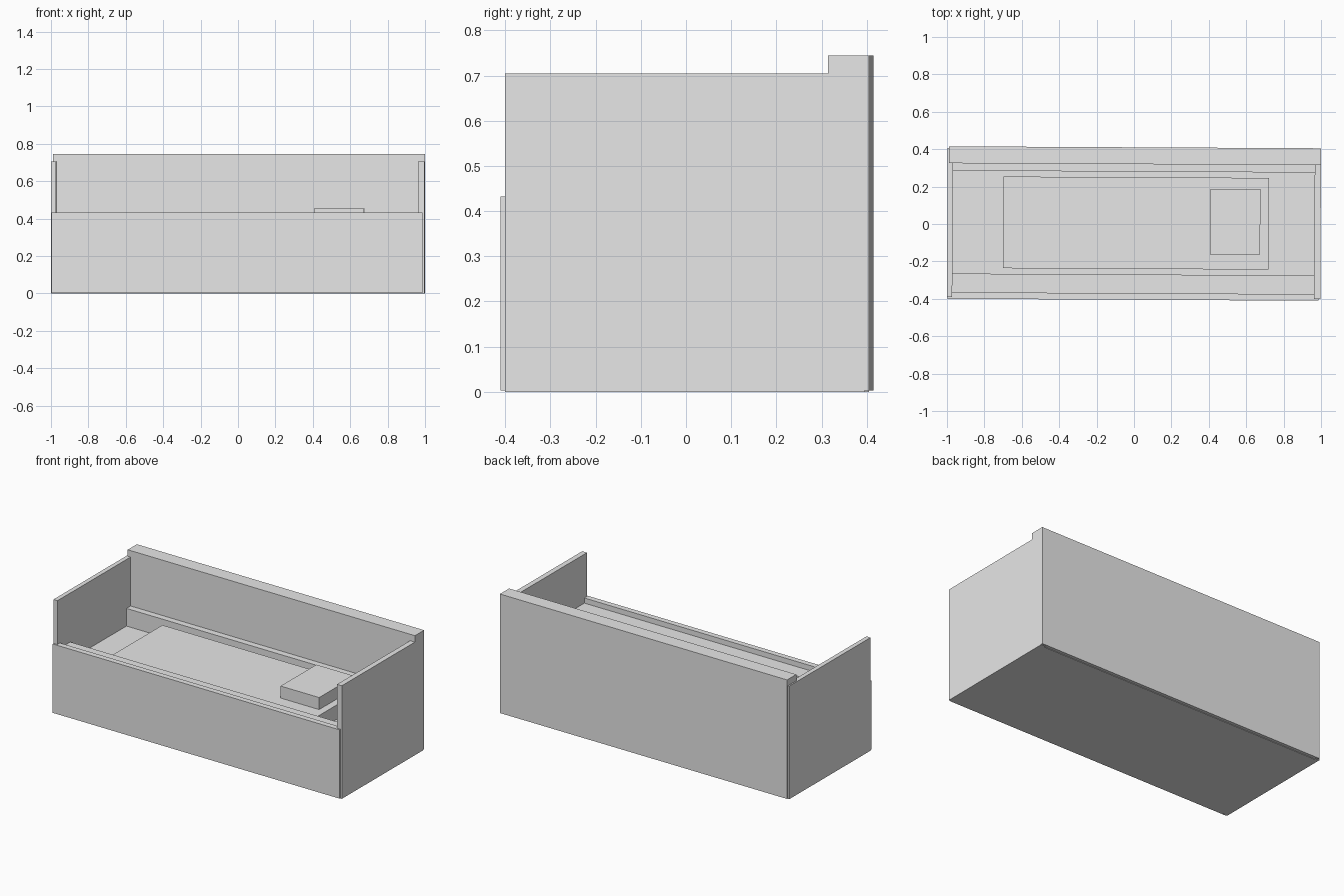
import bpy
import bmesh
from math import radians
from mathutils import Matrix

default = bpy.data.objects.get("Cube")
if default:
    bpy.data.objects.remove(default, do_unlink=True)

# Single plain grey for the whole piece
grey = bpy.data.materials.new("plain_grey")
grey.use_nodes = True
colour = (0.8, 0.8, 0.8, 1)
grey.diffuse_color = colour
grey.node_tree.nodes["Principled BSDF"].inputs["Base Color"].default_value = colour

# The assembly sits very slightly skewed in plan
SKEW = Matrix.Rotation(radians(-0.3), 4, "Z")


def box(name, x, y, z):
    """Make a box from (min, max) ranges on each axis."""
    bm = bmesh.new()
    bmesh.ops.create_cube(bm, size=1)
    size = Matrix.Diagonal((x[1] - x[0], y[1] - y[0], z[1] - z[0], 1))
    centre = Matrix.Translation([sum(r) / 2 for r in (x, y, z)])
    bm.transform(SKEW @ centre @ size)
    mesh = bpy.data.meshes.new(name)
    bm.to_mesh(mesh)
    bm.free()
    mesh.materials.append(grey)
    obj = bpy.data.objects.new(name, mesh)
    bpy.context.collection.objects.link(obj)
    return obj


inside = (-0.97, 0.965)

# Outer shell: base, two ends, low front, tall thick back
box("base", (-0.985, 0.985), (-0.39, 0.39), (0, 0.29))
box("right_end_wall", (-0.998, -0.97), (-0.395, 0.4), (0, 0.705))
box("left_end_wall", (0.965, 0.998), (-0.395, 0.4), (0, 0.705))
box("front_panel", (-0.996, 0.988), (-0.405, -0.37), (0.003, 0.432))
box("back_panel", (-0.99, 0.998), (0.32, 0.41), (0.003, 0.745))

# Inner ledges along the front and back
box("front_ledge", inside, (-0.37, -0.27), (0.28, 0.40))
box("back_ledge", inside, (0.28, 0.33), (0.28, 0.40))

# Raised central slab with a small block at one end
box("centre_slab", (-0.70, 0.72), (-0.24, 0.25), (0.28, 0.38))
box("end_block", (0.408, 0.675), (-0.16, 0.19), (0.37, 0.455))
